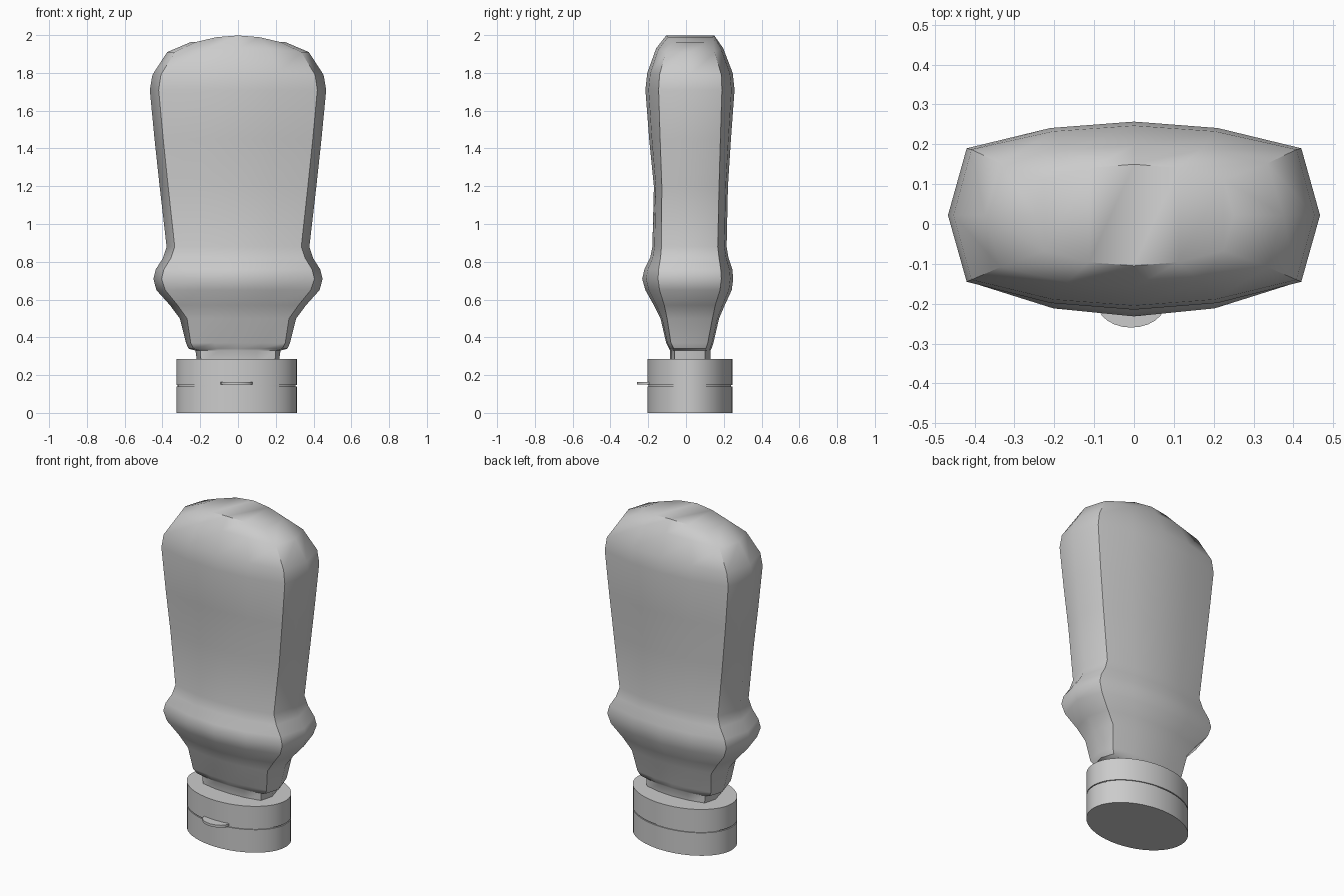
import bpy, bmesh, math

def finish(name, bm, angle):
    bmesh.ops.recalc_face_normals(bm, faces=bm.faces)
    me = bpy.data.meshes.new(name)
    bm.to_mesh(me)
    bm.free()
    ob = bpy.data.objects.new(name, me)
    bpy.context.collection.objects.link(ob)
    bpy.ops.object.select_all(action='DESELECT')
    ob.select_set(True)
    bpy.context.view_layer.objects.active = ob
    bpy.ops.object.shade_smooth_by_angle(angle=math.radians(angle))
    return ob

# Bottle body levels: z, side x, corner x, front y, front corner y, back y, back corner y, dome
LEVELS = [
    (0.26, 0.215, 0.195, -0.085, -0.06, 0.13, 0.10, 0),
    (0.33, 0.225, 0.200, -0.085, -0.06, 0.13, 0.10, 0),
    (0.34, 0.262, 0.235, -0.090, -0.065, 0.135, 0.105, 0),
    (0.37, 0.275, 0.250, -0.105, -0.08, 0.145, 0.115, 0),
    (0.50, 0.308, 0.270, -0.135, -0.10, 0.175, 0.14, 0),
    (0.57, 0.360, 0.320, -0.170, -0.115, 0.205, 0.155, 0),
    (0.65, 0.432, 0.385, -0.215, -0.14, 0.242, 0.18, 0),
    (0.71, 0.448, 0.405, -0.232, -0.148, 0.250, 0.187, 0),
    (0.76, 0.435, 0.392, -0.220, -0.145, 0.245, 0.184, 0),
    (0.82, 0.397, 0.355, -0.190, -0.135, 0.225, 0.175, 0),
    (0.88, 0.378, 0.335, -0.178, -0.13, 0.215, 0.168, 0),
    (1.20, 0.415, 0.370, -0.170, -0.128, 0.222, 0.175, 0),
    (1.45, 0.442, 0.396, -0.195, -0.137, 0.238, 0.182, 0),
    (1.71, 0.467, 0.420, -0.215, -0.145, 0.257, 0.19, 0),
    (1.79, 0.453, 0.408, -0.205, -0.140, 0.247, 0.187, 0.01),
    (1.91, 0.375, 0.335, -0.158, -0.108, 0.197, 0.152, 0.02),
    (1.963, 0.25, 0.225, -0.105, -0.067, 0.150, 0.112, 0.035),
]

bm = bmesh.new()
rings = []
for z, sx, cx, fy, fc, by, bc, dome in LEVELS:
    def arc(mid, corner):
        q = corner + 0.76 * (mid - corner)
        return [(cx, corner, 0), (cx / 2, q, 0.75), (0, mid, 1), (-cx / 2, q, 0.75), (-cx, corner, 0)]
    pts = [(sx, 0.022, 0)] + arc(by, bc) + [(-sx, 0.022, 0)] + arc(fy, fc)[::-1]
    rings.append([bm.verts.new((x, y, z + k * dome)) for x, y, k in pts])
for a, b in zip(rings, rings[1:]):
    for i in range(12):
        j = (i + 1) % 12
        bm.faces.new((a[i], a[j], b[j], b[i]))
# domed top in cross strips, flat underside
t = rings[-1]
bm.faces.new((t[0], t[1], t[11]))
for i in range(1, 5):
    bm.faces.new((t[i], t[i + 1], t[11 - i], t[12 - i]))
bm.faces.new((t[5], t[6], t[7]))
bm.faces.new(rings[0])
finish("bottle_body", bm, 42)

# Oval discs for the cap pieces
def oval(name, x, y, rx, ry, z0, z1, n=48):
    bm = bmesh.new()
    bmesh.ops.create_cone(bm, cap_ends=True, segments=n, radius1=1, radius2=1, depth=1)
    for v in bm.verts:
        v.co = (x + v.co.x * rx, y + v.co.y * ry, z0 + (v.co.z + 0.5) * (z1 - z0))
    return finish(name, bm, 40)

CX, CY = -0.007, 0.02
oval("cap_lid", CX, CY, 0.319, 0.225, 0.0, 0.141)
oval("cap_hinge_core", CX, CY, 0.312, 0.219, 0.13, 0.16)
oval("cap_collar", CX, CY, 0.319, 0.225, 0.147, 0.285)
# Thumb tab on the lid front
oval("thumb_tab", CX, -0.2, 0.085, 0.06, 0.149, 0.164, 24)
